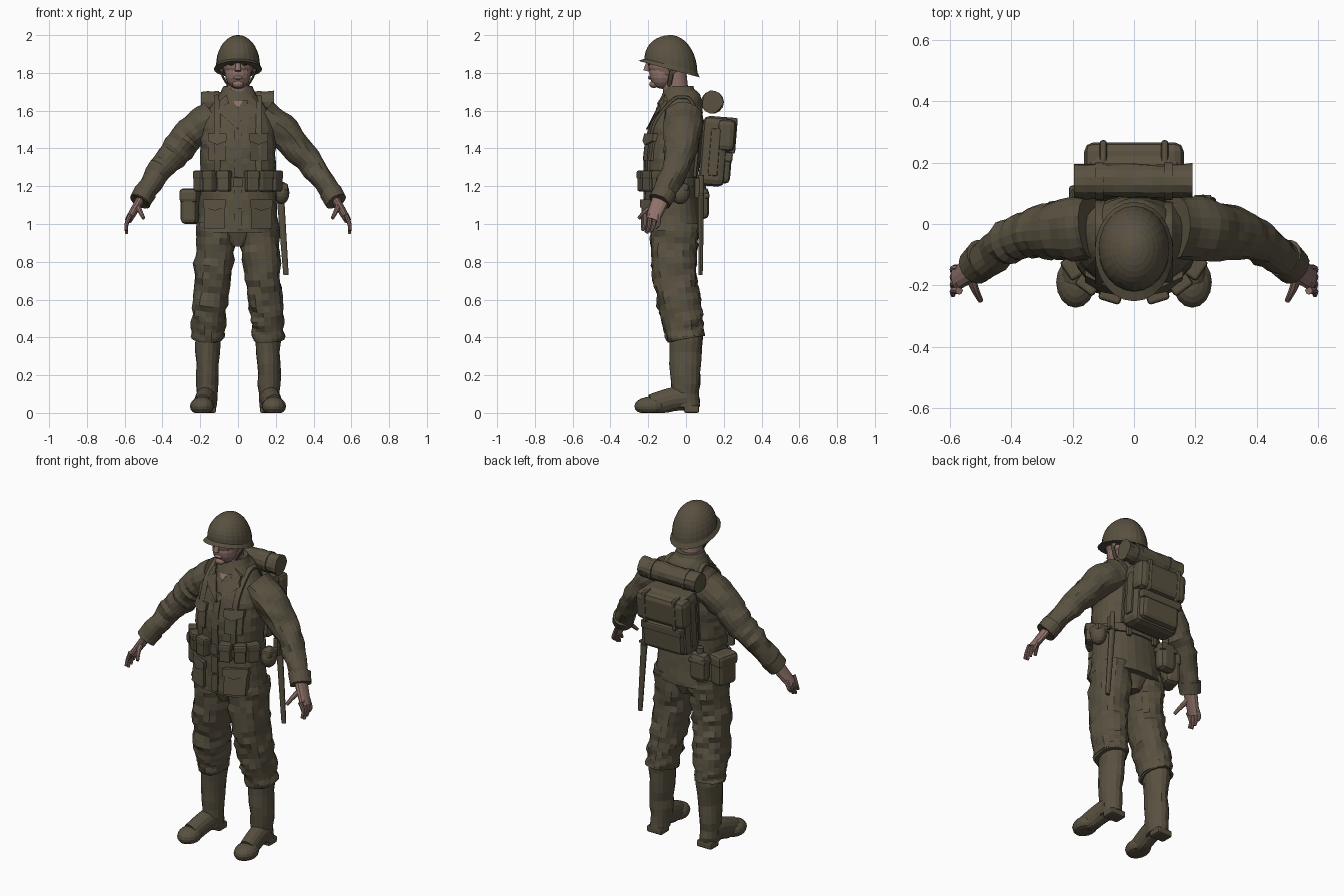
import bpy, bmesh, math
from mathutils import Vector, Euler, noise
from mathutils.bvhtree import BVHTree

default = bpy.data.objects.get("Cube")
if default:
    bpy.data.objects.remove(default)


def material(name, *rgb):
    mat = bpy.data.materials.new(name)
    mat.use_nodes = True
    mat.diffuse_color = (*rgb, 1)
    mat.node_tree.nodes["Principled BSDF"].inputs["Base Color"].default_value = (*rgb, 1)
    return mat


OLIVE = material("olive cloth", .1, .083, .053)
SKIN = material("skin", .27, .165, .14)
DARK = material("dark brown", .04, .03, .02)
X, Y, Z = Vector((1, 0, 0)), Vector((0, 1, 0)), Vector((0, 0, 1))
made = []


def finish(name, bm, mat):
    for vert in bm.verts:
        vert.co.z = max(vert.co.z, 0)
    bmesh.ops.recalc_face_normals(bm, faces=bm.faces[:])
    mesh = bpy.data.meshes.new(name)
    bm.to_mesh(mesh)
    bm.free()
    mesh.materials.append(mat)
    obj = bpy.data.objects.new(name, mesh)
    bpy.context.collection.objects.link(obj)
    made.append(obj)
    return obj


def spline(rows, steps):
    """Smooth interpolation through rows of numbers."""
    out = []
    last = len(rows) - 1
    for i in range(last):
        before, start, end, after = rows[max(i - 1, 0)], rows[i], rows[i + 1], rows[min(i + 2, last)]
        for s in range(steps):
            t = s / steps
            out.append([b + t / 2 * (c - a + t * (2 * a - 5 * b + 4 * c - d + t * (3 * (b - c) + d - a)))
                        for a, b, c, d in zip(before, start, end, after)])
    return out + [list(rows[last])]


def skin_rings(name, rings, mat, sides, power, folds):
    """Join rings, each given as centre, width vector and depth vector, into a closed surface."""
    bm = bmesh.new()
    loops = []
    for centre, wide, deep in rings:
        loop = []
        for k in range(sides):
            ca, sa = math.cos(math.tau * k / sides), math.sin(math.tau * k / sides)
            offset = wide * math.copysign(abs(ca) ** (2 / power), ca)
            offset += deep * math.copysign(abs(sa) ** (2 / power), sa)
            point = centre + offset
            wrinkle = noise.noise(Vector((point.x, point.y, point.z * 2 + point.x)) * 11)
            loop.append(bm.verts.new(point + offset.normalized() * wrinkle * folds))
        loops.append(loop)
    for low, high in zip(loops, loops[1:]):
        for k in range(sides):
            j = (k + 1) % sides
            bm.faces.new((low[k], low[j], high[j], high[k]))
    bm.faces.new(loops[0])
    bm.faces.new(loops[-1])
    return finish(name, bm, mat)


def stack(name, rows, mat=OLIVE, sides=24, steps=4, power=2.2, folds=0, tilt=0):
    """Level rings (y, z, half width, half depth); tilt raises the front and fades upward."""
    rows = spline(rows, steps)
    rings = []
    for i, (y, z, wide, deep) in enumerate(rows):
        slope = tilt * (1 - i / len(rows))
        rings.append((Vector((0, y, z)), X * wide, (Y - Z * slope) * deep))
    return skin_rings(name, rings, mat, sides, power, folds)


def tube(name, points, start, end=None, flat=1, ref=Y, side=1, mat=OLIVE, sides=12, steps=4, power=2, folds=0):
    """Tapered tube along a path; flat stretches it along ref."""
    path = [Vector((p[0] * side, p[1], p[2])) for p in spline(points, steps)]
    end = end or start
    last = len(path) - 1
    rings = []
    for i, centre in enumerate(path):
        along = (path[min(i + 1, last)] - path[max(i - 1, 0)]).normalized()
        deep = (ref - along * ref.dot(along)).normalized()
        radius = start + (end - start) * i / last
        rings.append((centre, deep.cross(along) * radius, deep * radius * flat))
    return skin_rings(name, rings, mat, sides, power, folds)


def box(name, loc, size, rot=(0, 0, 0), bevel=.01):
    bm = bmesh.new()
    bmesh.ops.create_cube(bm, size=1)
    bmesh.ops.scale(bm, vec=size, verts=bm.verts)
    bmesh.ops.bevel(bm, geom=bm.edges[:], offset=bevel, segments=2, profile=.5, affect='EDGES')
    bmesh.ops.rotate(bm, matrix=Euler(rot).to_matrix(), verts=bm.verts)
    bmesh.ops.translate(bm, vec=loc, verts=bm.verts)
    return finish(name, bm, OLIVE)


def ball(name, loc, size, mat=SKIN):
    bm = bmesh.new()
    bmesh.ops.create_uvsphere(bm, u_segments=16, v_segments=10, radius=1)
    bmesh.ops.scale(bm, vec=size, verts=bm.verts)
    bmesh.ops.translate(bm, vec=loc, verts=bm.verts)
    return finish(name, bm, mat)


# Jacket body and trouser seat
jacket = stack("jacket", [(-.065, .955, .22, .155), (-.075, 1.2, .2, .14), (-.07, 1.4, .2, .15),
                          (-.045, 1.55, .185, .135), (-.02, 1.67, .11, .1), (-.03, 1.72, .07, .07)],
               sides=28, steps=7, folds=.01)
stack("trouser_seat", [(-.06, 1, .2, .13), (-.06, .88, .04, .09)])
surface = BVHTree.FromPolygons([v.co for v in jacket.data.vertices],
                               [tuple(p.vertices) for p in jacket.data.polygons])


def on_jacket(origin, direction):
    return surface.ray_cast(Vector(origin) - direction * 3, direction)[0]


def panel(name, outline, thick=.015, side=1, mat=OLIVE):
    """Plate lying on the jacket front, outlined in x and z."""
    bm = bmesh.new()
    base = [on_jacket((x * side, 0, z), Y) for x, z in outline]
    low = [bm.verts.new(p + Y * .01) for p in base]
    top = [bm.verts.new(p - Y * thick) for p in base]
    bm.faces.new(low)
    bm.faces.new(top)
    for k in range(len(base)):
        j = (k + 1) % len(base)
        bm.faces.new((low[k], low[j], top[j], top[k]))
    return finish(name, bm, mat)


def patch(name, x, z, wide, high, thick, side=1, point=0):
    """Rectangular panel whose lower edge may come to a point."""
    left, right, low = x - wide / 2, x + wide / 2, z - high / 2
    panel(name, [(left, low), (x, low - point), (right, low), (right, low + high), (left, low + high)], thick, side)


# Jacket front and collar
for z in (1.02, 1.13, 1.3, 1.4, 1.5):
    patch("placket", 0, z, .04, .1, .008)
panel("throat", [(-.045, 1.685), (0, 1.61), (.045, 1.685)], .009, mat=SKIN)
stack("collar", [(-.04, 1.66, .11, .1), (-.035, 1.73, .075, .075)], tilt=-.1, folds=.004)

# Head and helmet
stack("neck", [(-.045, 1.64, .06, .065), (-.07, 1.82, .06, .07)], SKIN)
ball("skull", (0, -.1, 1.86), (.085, .105, .11))
ball("jaw", (0, -.125, 1.8), (.07, .07, .085))
ball("chin", (0, -.17, 1.74), (.03, .025, .02))
ball("lips", (0, -.19, 1.775), (.025, .012, .01))
tube("nose", [(0, -.195, 1.87), (0, -.21, 1.81)], .01, .017, mat=SKIN)
dome = [(a / 6, math.sin(a / 6), math.cos(a / 6)) for a in range(10)]
stack("helmet", [(-.09, 1.82, .128, .162)] + [(-.08, 1.84 + .16 * up, .116 * out, .14 * out) for a, up, out in dome],
      steps=1, power=2, tilt=.27)

for side, word in ((1, "left"), (-1, "right")):
    # Face sides and chin strap
    ball(word + "_ear", (side * .086, -.07, 1.83), (.012, .024, .035))
    ball(word + "_eye", (side * .035, -.195, 1.846), (.014, .006, .006), DARK)
    tube(word + "_chin_strap", [(.1, -.07, 1.84), (.08, -.08, 1.78), (.05, -.09, 1.73)], .006, flat=2, side=side)

    # Lapels and pockets
    panel(word + "_lapel", [(0, 1.5), (.085, 1.575), (.11, 1.6), (.06, 1.68)], .016, side)
    panel(word + "_collar_point", [(.05, 1.64), (.1, 1.615), (.1, 1.65), (.06, 1.685)], .02, side)
    patch(word + "_chest_pocket", .11, 1.4, .09, .13, .014, side)
    patch(word + "_chest_flap", .11, 1.46, .1, .04, .022, side, .02)
    patch(word + "_skirt_pocket", .125, 1.04, .11, .13, .022, side)
    patch(word + "_skirt_flap", .125, 1.11, .12, .04, .03, side, .02)

    # Sleeve and hand
    tube(word + "_sleeve", [(.13, -.01, 1.56), (.25, -.02, 1.48), (.33, -.03, 1.38), (.41, -.06, 1.29),
                            (.52, -.14, 1.12)], .1, .053, 1.08, side=side, sides=18, steps=5, folds=.015)
    tube(word + "_cuff", [(.49, -.11, 1.17), (.52, -.14, 1.12)], .061, .057, 1.08, side=side, sides=18, steps=1)
    tube(word + "_palm", [(.51, -.13, 1.14), (.58, -.18, 1.02)], .025, .019, 2, side=side, mat=SKIN)
    for finger, length in enumerate((.07, .09, .1, .085)):
        y = -.145 - finger * .024
        tube(word + "_finger", [(.57, y, 1.05), (.59, y, 1), (.59, y - .015, 1.05 - length)], .013, .008,
             side=side, mat=SKIN, sides=8)
    tube(word + "_thumb", [(.535, -.16, 1.1), (.52, -.21, 1.07), (.5, -.25, 1.03)], .018, .009,
         ref=X, side=side, mat=SKIN, sides=8)

    # Trouser leg gathered over the boot
    tube(word + "_trouser_leg", [(.11, -.06, 1), (.13, -.06, .75), (.155, -.02, .5), (.16, 0, .39)], .108, .08, 1.2,
         side=side, sides=18, steps=8, power=2.2, folds=.02)
    tube(word + "_trouser_gather", [(.156, -.01, .47), (.16, 0, .4)], .083, .086, 1.13,
         side=side, sides=18, folds=.02)

    # Boot
    tube(word + "_boot_shaft", [(.157, 0, .42), (.163, -.005, .2), (.167, 0, .03)], .068, .052, 1.3,
         side=side, sides=16, folds=.01)
    tube(word + "_boot_instep", [(.167, 0, .08), (.175, -.08, .07), (.188, -.18, .04)], .055, .05, 1.2,
         ref=Z, side=side, sides=16)
    ball(word + "_boot_toe", (side * .19, -.19, .035), (.064, .083, .05), OLIVE)
    box(word + "_boot_heel", (side * .167, .03, .02), (.1, .08, .04))

    # Shoulder strap draped from the belt over the shoulder to the back
    x = side * .11
    drape = [on_jacket((x, 0, z), Y) for z in (1.25, 1.35, 1.45, 1.53, 1.6)]
    drape += [on_jacket((x, y, 0), -Z) for y in (-.06, -.02, .02)]
    drape += [on_jacket((x, 0, z), -Y) for z in (1.58, 1.45, 1.25)]
    tube(word + "_shoulder_strap", drape, .009, flat=2, ref=X, power=4)

    # Belt pouches
    for degrees in (20, 43, 66):
        a = math.radians(degrees)
        x, y = side * .215 * math.sin(a), -.075 - .158 * math.cos(a)
        turn = (0, 0, side * a * .85)
        box(word + "_belt_pouch", (x, y, 1.225), (.068, .056, .105), turn)
        box(word + "_pouch_flap", (x, y, 1.26), (.074, .064, .045), turn)

# Belt
stack("belt", [(-.075, 1.195, .21, .15), (-.075, 1.245, .21, .15)], steps=1)
box("buckle", (0, -.228, 1.22), (.05, .014, .05), bevel=.004)

# Backpack with bedroll
lean = (-.08, 0, 0)
box("backpack", (0, .148, 1.385), (.3, .14, .37), lean, .035)
box("backpack_flap", (0, .212, 1.47), (.325, .1, .17), lean, .03)
box("backpack_pocket", (0, .2, 1.295), (.26, .075, .16), lean, .025)
box("pocket_flap", (0, .212, 1.355), (.27, .07, .05), lean)
tube("bedroll", [(-.195, .14, 1.645), (.19, .14, 1.645)], .056, ref=Z, sides=14, steps=8, folds=.01)
for side in (1, -1):
    tube("bedroll_strap", [(side * .1, .14, 1.645), (side * .125, .14, 1.645)], .061, ref=Z, sides=14, steps=1)
    box("backpack_strap", (side * .1, .215, 1.47), (.024, .104, .19), lean)
    box("side_strap", (side * .15, .15, 1.38), (.02, .05, .25), lean, .006)
    box("belt_hanger", (side * .09, .066, 1.215), (.03, .02, .09), bevel=.006)

# Right hip: bag and canteen
turn = (0, 0, -.25)
box("hip_bag", (-.25, 0, 1.09), (.09, .13, .18), turn, .025)
box("hip_bag_flap", (-.25, 0, 1.15), (.1, .14, .075), turn, .02)
box("canteen", (-.155, .085, 1.11), (.11, .075, .17), bevel=.03)
box("canteen_flap", (-.155, .085, 1.15), (.115, .08, .03))
tube("canteen_cap", [(-.155, .085, 1.18), (-.155, .085, 1.225)], .02, steps=1)

# Left hip: round pouch and scabbard with knife
ball("side_pouch", (.23, -.03, 1.165), (.042, .05, .06), OLIVE)
box("side_pouch_flap", (.23, -.03, 1.195), (.07, .085, .04))
tube("scabbard", [(.225, .08, 1.14), (.254, .077, .73)], .02, .014, .8)
tube("knife_grip", [(.225, .08, 1.13), (.22, .08, 1.26)], .014, steps=1)
box("knife_guard", (.224, .08, 1.155), (.055, .03, .014), bevel=.004)
box("scabbard_hanger", (.218, .06, 1.19), (.035, .03, .11))

# Shading
for obj in bpy.context.view_layer.objects:
    obj.select_set(obj in made)
bpy.context.view_layer.objects.active = jacket
bpy.ops.object.shade_smooth_by_angle(angle=math.radians(28))
